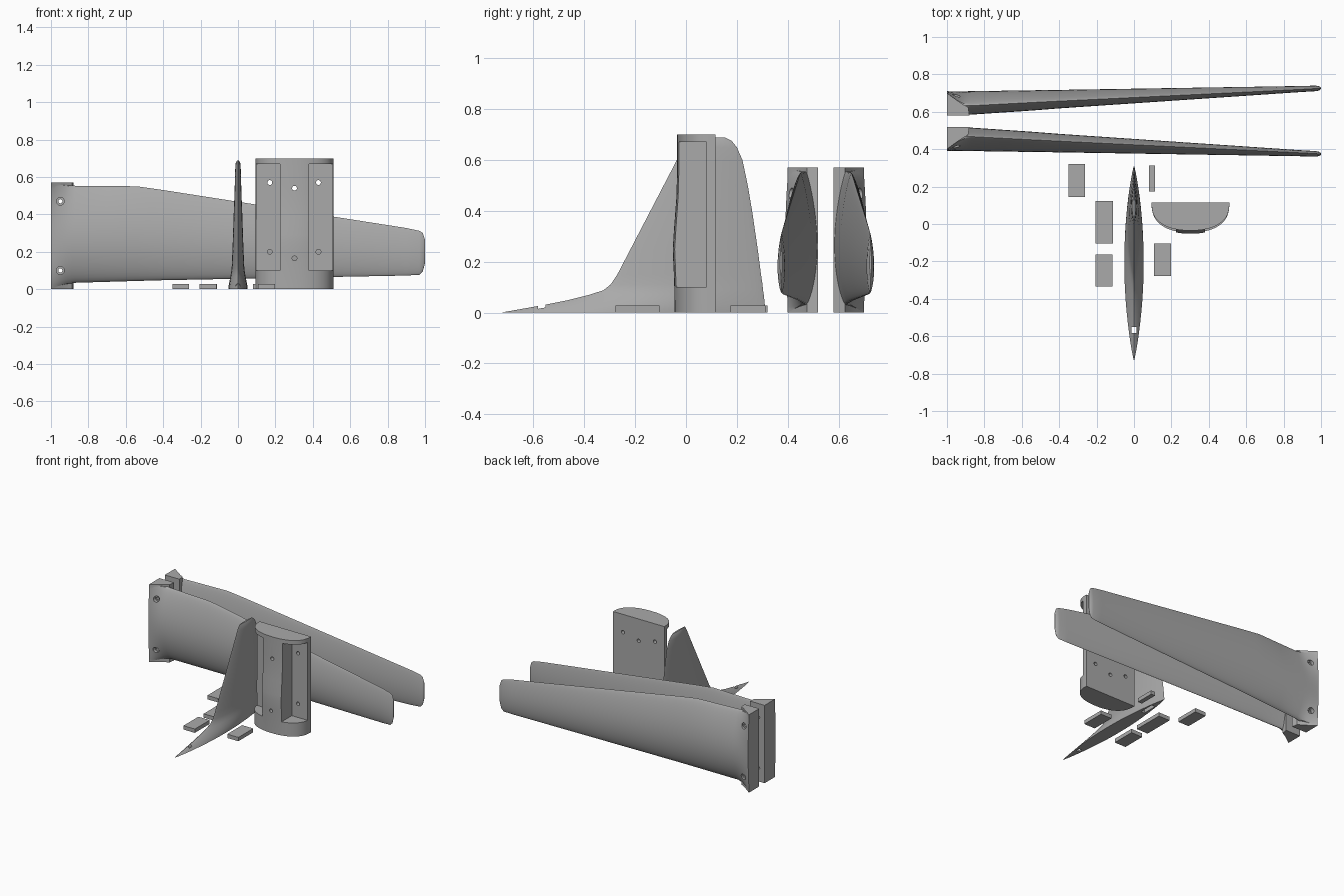
import bpy, bmesh, math
from mathutils import Vector

if "Cube" in bpy.data.objects:
    bpy.data.objects.remove(bpy.data.objects["Cube"])

grey = bpy.data.materials.new("plain grey")
grey.diffuse_color = (0.4, 0.4, 0.4, 1)
grey.use_nodes = True
grey.node_tree.nodes["Principled BSDF"].inputs["Base Color"].default_value = grey.diffuse_color


def finish(bm, name):
    bmesh.ops.recalc_face_normals(bm, faces=bm.faces)
    me = bpy.data.meshes.new(name)
    bm.to_mesh(me)
    bm.free()
    ob = bpy.data.objects.new(name, me)
    bpy.context.collection.objects.link(ob)
    me.materials.append(grey)
    return ob


def loft(name, rings):
    """Closed skin through rings of equal point count."""
    bm = bmesh.new()
    vs = [[bm.verts.new(p) for p in r] for r in rings]
    n = len(vs[0])
    for a, b in zip(vs, vs[1:]):
        for i in range(n):
            j = (i + 1) % n
            bm.faces.new((a[i], a[j], b[j], b[i]))
    bm.faces.new(vs[0])
    bm.faces.new(vs[-1])
    return finish(bm, name)


def box(name, x0, x1, y0, y1, z0, z1):
    q = [(x0, y0), (x1, y0), (x1, y1), (x0, y1)]
    return loft(name, [[(x, y, z) for x, y in q] for z in (z0, z1)])


def rod(name, x, z, r, y0, y1):
    ang = [math.tau * i / 20 for i in range(20)]
    return loft(name, [[(x + r * math.cos(a), y, z + r * math.sin(a)) for a in ang] for y in (y0, y1)])


def boolean(ob, tools, op="DIFFERENCE"):
    for t in tools:
        m = ob.modifiers.new(op.lower(), "BOOLEAN")
        m.operation, m.solver, m.object = op, "EXACT", t
    bpy.context.view_layer.update()
    me = bpy.data.meshes.new_from_object(ob.evaluated_get(bpy.context.evaluated_depsgraph_get()))
    ob.modifiers.clear()
    ob.data = me
    for t in tools:
        bpy.data.objects.remove(t)


def smooth(ob, angle=30):
    bpy.ops.object.select_all(action="DESELECT")
    ob.select_set(True)
    bpy.context.view_layer.objects.active = ob
    bpy.ops.object.shade_smooth_by_angle(angle=math.radians(angle))


def interp(table, t):
    for a, b in zip(table, table[1:]):
        if t <= b[0]:
            f = (t - a[0]) / (b[0] - a[0])
            return [p + (q - p) * f for p, q in zip(a[1:], b[1:])]
    return list(table[-1][1:])


# Wings: x, lower z, upper z, edge y, outer y, inner y
WING = [(-1, .03, .555, .472, .392, .518), (-.88, .034, .553, .468, .39, .516),
        (-.54, .044, .55, .45, .385, .493), (-.4, .048, .53, .443, .383, .482),
        (.9, .073, .327, .38, .362, .394), (.97, .077, .312, .376, .36, .39),
        (.988, .095, .3, .375, .363, .387), (1, .14, .265, .374, .37, .378)]
FILLET = [(-1, 1.0), (-.97, .66), (-.94, .38), (-.91, .15), (-.87, 0), (2, 0)]
N = 20


def thickness(u):
    return math.sin(math.pi * u ** .85) ** .75 if 0 < u < 1 else 0


def wing_ring(x, mirror):
    z0, z1, ye, yo, yi = interp(WING, x)
    w = interp(FILLET, x)[0]
    pts = []
    for k in range(2 * N):
        outer = k <= N
        u = (1 - math.cos(math.pi * (k if outer else 2 * N - k) / N)) / 2
        y = ye + ((yo if outer else yi) - ye) * thickness(u)
        z = z0 + (z1 - z0) * u
        # the root flares out to a nearly rectangular outline
        ry = (.402 - .012 * math.sin(math.pi * u)) if outer else .518
        if k in (0, N):
            ry = .46
        y, z = y + (ry - y) * w, z + (.57 * u - z) * w
        pts.append((x, 1.1 - y if mirror else y, z))
    return pts


for name, mirror in (("front_wing", False), ("rear_wing", True)):
    xs = [-1, -.985, -.97, -.955, -.94, -.925, -.91, -.89, -.87, -.7, -.54, -.47, -.4, 0, .45, .9, .97, .988, 1]
    wing = loft(name, [wing_ring(x, mirror) for x in xs])
    flip = (lambda y: 1.1 - y) if mirror else (lambda y: y)
    poly = [(-1, .519), (-.88, .519), (-.887, .475), (-.91, .463), (-.945, .44), (-1, .4)]
    root = loft("root", [[(x, flip(y), z) for x, y in poly] for z in (0, .57)])
    boolean(wing, [root], "UNION")
    # screw holes with countersunk heads
    cuts = []
    for z in (.10, .47):
        cuts.append(rod("cut", -.95, z, .011, .3, .8))
        a, b = sorted((flip(.3), flip(.43)))
        cuts.append(rod("cut", -.95, z, .021, a, b))
    boolean(wing, cuts)
    smooth(wing)

# Half body: D section with bulging belly, height z against belly y
BELLY = [(0, -.045), (.1, -.046), (.25, -.052), (.33, -.047), (.45, -.038), (.55, -.035), (.7, -.035)]


def body_ring(z):
    y0 = interp(BELLY, z)[0]
    pts = []
    for i in range(33):
        a = math.pi * i / 32
        c, s = math.cos(a), math.sin(a)
        pts.append((.302 + .208 * math.copysign(abs(c) ** .9, c), .116 - (.116 - y0) * s ** .75, z))
    return pts


body = loft("body_half", [body_ring(z) for z in (0, .1, .18, .25, .29, .33, .39, .45, .55, .7)])
cuts = [box("cut", .38, .6, -.2, .08, .10, .67), box("cut", 0, .224, -.2, .08, .10, .67)]
cuts += [rod("cut", x, z, .013, -.2, .3) for x, z in
         ((.17, .57), (.17, .2), (.43, .57), (.43, .2), (.302, .54), (.302, .165))]
boolean(body, cuts)
smooth(body)

# Tail fin: z, leading y, trailing y, half thickness
FIN = [(0, -.73, .312, .052), (.012, -.66, .312, .051), (.03, -.56, .31, .048), (.05, -.46, .308, .044),
       (.07, -.38, .306, .04), (.088, -.325, .303, .037), (.11, -.297, .301, .034), (.15, -.27, .295, .032),
       (.25, -.218, .282, .028), (.4, -.14, .26, .023), (.5, -.088, .243, .019), (.6, -.036, .222, .016),
       (.65, -.01, .2, .0145), (.675, .004, .18, .012), (.688, .016, .155, .006)]


def fin_ring(z, y0, y1, h):
    pts = []
    for k in range(48):
        u = (1 - math.cos(math.pi * (k if k <= 24 else 48 - k) / 24)) / 2
        t = h * math.sin(math.pi * u) ** .8 if 0 < u < 1 else 0
        pts.append((t if k <= 24 else -t, y0 + (y1 - y0) * u, z))
    return pts


fin = loft("tail_fin", [fin_ring(*f) for f in FIN])
boolean(fin, [box("cut", -.014, .014, -.582, -.552, -.1, .2),
              box("cut", -.014, .014, .09, .2, -.1, .03)])
smooth(fin)

# Loose joining blocks
for i, (x0, x1, y0, y1) in enumerate([(-.35, -.262, .145, .32), (-.205, -.113, -.105, .122),
                                      (-.207, -.115, -.335, -.163), (.107, .197, -.277, -.105),
                                      (.08, .113, .175, .312)]):
    box(f"joining_block_{i + 1}", x0, x1, y0, y1, 0, .028)
